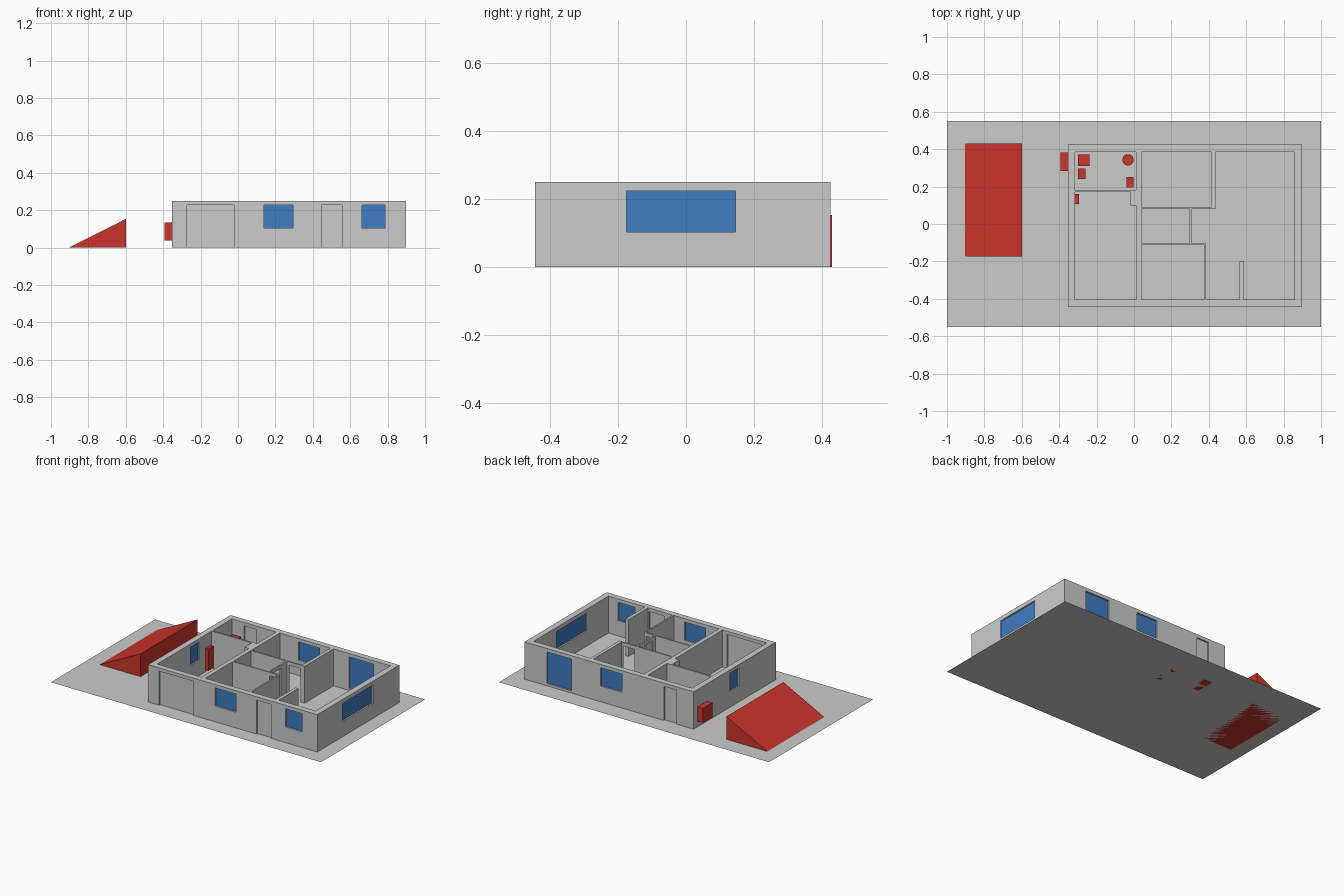
import bpy, bmesh, math
from mathutils import Matrix, Vector

if "Cube" in bpy.data.objects:
    bpy.data.objects.remove(bpy.data.objects["Cube"])


def material(name, rgb):
    m = bpy.data.materials.new(name)
    m.diffuse_color = (*rgb, 1)
    m.use_nodes = True
    m.node_tree.nodes["Principled BSDF"].inputs["Base Color"].default_value = m.diffuse_color
    return m


RED = material("red", (0.6, 0.035, 0.025))
BLUE = material("blue", (0.05, 0.2, 0.55))


def finish(name, bm, mat=None):
    bmesh.ops.recalc_face_normals(bm, faces=bm.faces)
    me = bpy.data.meshes.new(name)
    bm.to_mesh(me)
    bm.free()
    ob = bpy.data.objects.new(name, me)
    bpy.context.collection.objects.link(ob)
    if mat:
        me.materials.append(mat)
    return ob


def add_box(bm, x0, x1, y0, y1, z0, z1):
    size = (x1 - x0, y1 - y0, z1 - z0)
    mid = ((x0 + x1) / 2, (y0 + y1) / 2, (z0 + z1) / 2)
    bmesh.ops.create_cube(bm, size=1, matrix=Matrix.Translation(mid) @ Matrix.Diagonal((*size, 1)))


def box(name, *dims, mat=None):
    bm = bmesh.new()
    add_box(bm, *dims)
    return finish(name, bm, mat)


def cut(target, name, boxes):
    bm = bmesh.new()
    for b in boxes:
        add_box(bm, *b)
    cutter = finish(name, bm)
    cutter.hide_render = True
    cutter.display_type = 'WIRE'
    mod = target.modifiers.new("openings", 'BOOLEAN')
    mod.operation = 'DIFFERENCE'
    mod.solver = 'EXACT'
    mod.object = cutter


H = 0.25
X0, X1, Y0, Y1 = -0.354, 0.898, -0.444, 0.425      # outside of house
A0, A1, B0, B1 = -0.315, 0.858, -0.405, 0.386      # inside of house

# Lot
bm = bmesh.new()
bmesh.ops.create_grid(bm, x_segments=1, y_segments=1, size=1, matrix=Matrix.Diagonal((1, 0.55, 1, 1)))
finish("lot", bm)

# Outer wall ring
bm = bmesh.new()
outer = [(X0, Y0), (X1, Y0), (X1, Y1), (X0, Y1)]
inner = [(A0, B0), (A1, B0), (A1, B1), (A0, B1)]
ob_, ib_, ot_, it_ = [[bm.verts.new((x, y, z)) for x, y in loop]
                      for z in (0, H) for loop in (outer, inner)]
for i in range(4):
    j = (i + 1) % 4
    for a, b in ((ob_, ot_), (ot_, it_), (it_, ib_), (ib_, ob_)):
        bm.faces.new((a[i], a[j], b[j], b[i]))
walls = finish("outer_walls", bm)

# Openings: name, side, start, end, bottom, top, material
openings = [
    ("garage_door", "front", -0.273, -0.021, 0, 0.228, None),
    ("front_window_left", "front", 0.14, 0.295, 0.105, 0.227, BLUE),
    ("front_door", "front", 0.447, 0.556, 0, 0.227, None),
    ("front_window_right", "front", 0.663, 0.786, 0.105, 0.227, BLUE),
    ("right_window", "right", -0.175, 0.145, 0.102, 0.223, BLUE),
    ("patio_door", "back", 0.552, 0.733, 0.015, 0.227, BLUE),
    ("back_window", "back", 0.178, 0.334, 0.105, 0.227, BLUE),
    ("back_door", "back", -0.226, -0.134, 0, 0.227, None),
    ("left_window", "left", -0.055, 0.04, 0.105, 0.227, BLUE),
]
span = {"front": (Y0, B0), "back": (B1, Y1), "left": (X0, A0), "right": (A1, X1)}
cuts = []
for name, side, a, b, z0, z1, mat in openings:
    lo, hi = span[side]
    mid, e = (lo + hi) / 2, 0.02
    zc = z0 if z0 > 0 else -0.05
    if side in ("front", "back"):
        cuts.append((a, b, lo - e, hi + e, zc, z1))
        box(name, a, b, mid - 0.01, mid + 0.01, z0, z1, mat=mat)
    else:
        cuts.append((lo - e, hi + e, a, b, zc, z1))
        box(name, mid - 0.01, mid + 0.01, a, b, z0, z1, mat=mat)
cut(walls, "outer_opening_cutter", cuts)

# Indoor floor
box("floor", A0, A1, B0, B1, 0.0, 0.003)

# Room walls
box("garage_wall", 0.012, 0.04, B0, B1, 0, H)
box("laundry_wall", A0, 0.012, 0.172, 0.183, 0, H)
box("laundry_pier", -0.02, 0.012, 0.098, 0.172, 0, H)
box("bedroom_side_wall", 0.415, 0.437, 0.08, B1, 0, H)
bed = box("bedroom_front_wall", 0.04, 0.415, 0.08, 0.09, 0, H)
bath = box("bath_wall", 0.298, 0.308, -0.103, 0.08, 0, H)
rear = box("second_bedroom_back_wall", 0.04, 0.384, -0.113, -0.103, 0, H)
box("second_bedroom_side_wall", 0.374, 0.384, B0, -0.113, 0, H)
box("entry_wall", 0.565, 0.587, B0, -0.2, 0, H)

# Doorways off the hall
cut(bed, "bedroom_doorway_cutter", [(0.32, 0.405, 0.05, 0.12, -0.05, 0.227)])
cut(bath, "bath_doorway_cutter", [(0.27, 0.34, -0.07, 0.015, -0.05, 0.227)])
cut(rear, "second_bedroom_doorway_cutter", [(0.311, 0.37, -0.14, -0.08, -0.05, 0.227)])

# Appliances
box("washer", -0.30, -0.239, 0.31, 0.372, 0, 0.155, mat=RED)
box("dryer", -0.30, -0.258, 0.241, 0.297, 0, 0.12, mat=RED)
box("laundry_tub", -0.04, -0.003, 0.196, 0.252, 0, 0.12, mat=RED)
box("electric_panel", A0, -0.294, 0.107, 0.16, 0.015, 0.16, mat=RED)
box("outdoor_unit", -0.394, X0, 0.284, 0.383, 0.037, 0.134, mat=RED)
bm = bmesh.new()
bmesh.ops.create_cone(bm, cap_ends=True, segments=32, radius1=0.03, radius2=0.03, depth=0.16,
                      matrix=Matrix.Translation((-0.032, 0.343, 0.08)))
tank = finish("water_tank", bm, RED)
bpy.context.view_layer.objects.active = tank
tank.select_set(True)
bpy.ops.object.shade_smooth_by_angle(angle=math.radians(40))

# Sloped wedge beside the house
bm = bmesh.new()
profile = [bm.verts.new((x, -0.173, z)) for x, z in ((-0.903, 0), (-0.6, 0), (-0.6, 0.153))]
face = bm.faces.new(profile)
ext = bmesh.ops.extrude_face_region(bm, geom=[face], use_keep_orig=True)
bmesh.ops.translate(bm, vec=Vector((0, 0.603, 0)),
                    verts=[v for v in ext["geom"] if isinstance(v, bmesh.types.BMVert)])
finish("sloped_wedge", bm, RED)
